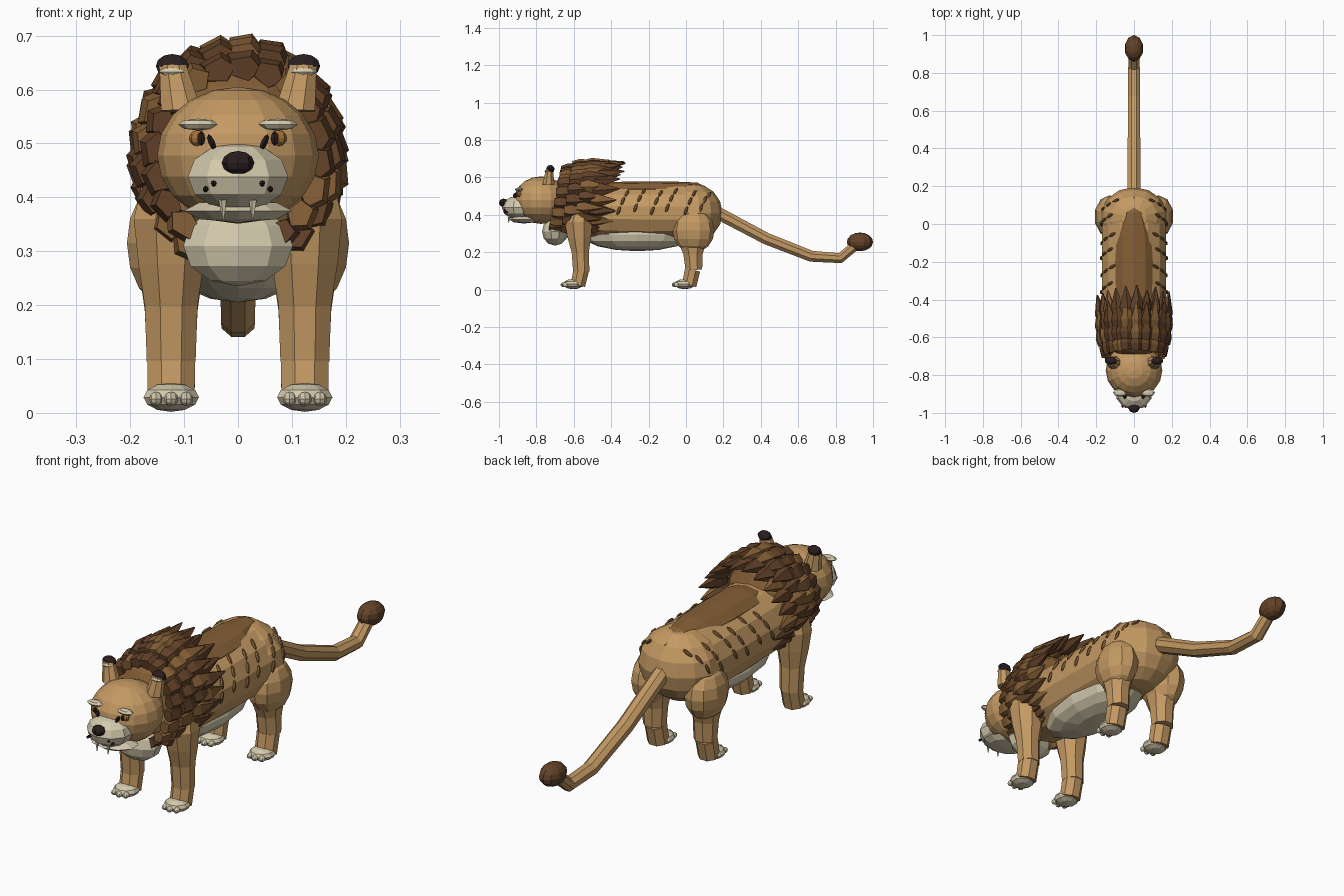
import bpy, bmesh, math, random
from mathutils import Vector, Matrix

random.seed(4)


def mat(name, rgb):
    m = bpy.data.materials.new(name)
    m.diffuse_color = (*rgb, 1)
    return m


TAN = mat("tan fur", (0.55, 0.32, 0.125))
BROWN = mat("brown fur", (0.235, 0.115, 0.037))
DARK = mat("dark mane", (0.125, 0.055, 0.022))
CREAM = mat("cream fur", (0.66, 0.59, 0.42))
BLACK = mat("near black", (0.024, 0.013, 0.014))
AMBER = mat("amber eye", (0.36, 0.17, 0.04))


def finish(name, bm, *mats):
    bmesh.ops.recalc_face_normals(bm, faces=bm.faces)
    me = bpy.data.meshes.new(name)
    bm.to_mesh(me)
    bm.free()
    for m in mats:
        me.materials.append(m)
    ob = bpy.data.objects.new(name, me)
    bpy.context.collection.objects.link(ob)
    return ob


def ball(name, m, loc, size, seg=10, rings=6, rot=(0, 0, 0)):
    """Faceted ellipsoid with half-sizes in x, y, z."""
    bm = bmesh.new()
    bmesh.ops.create_uvsphere(bm, u_segments=seg, v_segments=rings, radius=1)
    ob = finish(name, bm, m)
    ob.location, ob.scale, ob.rotation_euler = loc, size, rot
    return ob


def loft(bm, pts, sides, u=Vector((1, 0, 0)), index=0):
    """Capped tube through (position, half-width along u, half-height)."""
    pos = [Vector(p[0]) for p in pts]
    rings = []
    for i, (_, a, b) in enumerate(pts):
        t = (pos[min(i + 1, len(pos) - 1)] - pos[max(i - 1, 0)]).normalized()
        v = t.cross(u).normalized()
        rings.append([bm.verts.new(pos[i] + u * a * math.cos(k) + v * b * math.sin(k))
                      for k in (2 * math.pi * (j + 0.5) / sides for j in range(sides))])
    faces = [bm.faces.new(rings[0]), bm.faces.new(rings[-1])]
    for r, q in zip(rings, rings[1:]):
        for j in range(sides):
            n = (j + 1) % sides
            faces.append(bm.faces.new((r[j], r[n], q[n], q[j])))
    for f in faces:
        f.material_index = index


def tube(name, m, pts, sides=8):
    bm = bmesh.new()
    loft(bm, pts, sides)
    return finish(name, bm, m)


# Torso, hips, belly, dark saddle and chest bib
tube("torso", TAN, [((0, -0.70, 0.45), 0.10, 0.11), ((0, -0.60, 0.43), 0.155, 0.15),
                    ((0, -0.42, 0.412), 0.172, 0.155), ((0, -0.20, 0.41), 0.175, 0.158),
                    ((0, 0.02, 0.41), 0.172, 0.155), ((0, 0.12, 0.41), 0.13, 0.12)], 14)
ball("hips", TAN, (0, 0.035, 0.41), (0.178, 0.16, 0.158), 14, 8)
ball("belly", CREAM, (0, -0.26, 0.295), (0.135, 0.30, 0.09), 12, 8)
tube("saddle", BROWN, [((0, y, z), a, b) for y, z, a, b in (
    (-0.48, 0.51, 0.08, 0.05), (-0.38, 0.52, 0.10, 0.056), (-0.20, 0.52, 0.105, 0.058),
    (-0.05, 0.52, 0.095, 0.057), (0.06, 0.52, 0.06, 0.052), (0.145, 0.515, 0.008, 0.01))], 10)
ball("chest_bib", CREAM, (0, -0.70, 0.31), (0.107, 0.07, 0.075), 10, 6)

# Head, muzzle, jaw and nose
ball("head", TAN, (0, -0.775, 0.478), (0.15, 0.145, 0.127), 16, 10)
ball("muzzle", CREAM, (0, -0.895, 0.438), (0.098, 0.09, 0.064), 10, 6)
ball("jaw", CREAM, (0, -0.865, 0.375), (0.106, 0.08, 0.022), 10, 4)
ball("nose", BLACK, (0, -0.975, 0.464), (0.03, 0.025, 0.022), 8, 6)

for s, side in ((-1, "left"), (1, "right")):
    # Face details
    ball("eye_" + side, AMBER, (s * 0.075, -0.892, 0.51), (0.016, 0.014, 0.015), 8, 6)
    ball("pupil_" + side, BLACK, (s * 0.068, -0.903, 0.509), (0.008, 0.008, 0.013), 6, 4)
    ball("tear_line_" + side, BLACK, (s * 0.049, -0.912, 0.502), (0.007, 0.014, 0.016), 6, 4,
         (0, s * 0.4, 0))
    ball("brow_" + side, CREAM, (s * 0.074, -0.893, 0.535), (0.037, 0.022, 0.011), 8, 4)
    tube("fang_" + side, CREAM, [((s * 0.028, -0.946, 0.395), 0.008, 0.008),
                                 ((s * 0.027, -0.948, 0.355), 0.001, 0.001)], 5)
    for n, (x, y, z) in enumerate(((0.06, -0.965, 0.415), (0.045, -0.967, 0.426))):
        ball(f"whisker_spot_{side}_{n}", BLACK, (s * x, y + 0.003, z), (0.006, 0.012, 0.006), 6, 4)

    # Ears
    tube("ear_" + side, TAN, [((s * 0.105, -0.735, 0.56), 0.041, 0.035),
                              ((s * 0.121, -0.73, 0.645), 0.027, 0.02)], 8)
    ball("ear_tip_" + side, BLACK, (s * 0.122, -0.725, 0.644), (0.032, 0.022, 0.022), 10, 6)
    ball("ear_inner_" + side, CREAM, (s * 0.121, -0.74, 0.633), (0.026, 0.016, 0.01), 8, 4)

    # Legs and paws, front then hind
    x = s * 0.124
    tube("front_leg_" + side, TAN, [((x, -0.57, 0.42), 0.06, 0.06), ((x, -0.575, 0.36), 0.075, 0.08),
                                    ((x, -0.57, 0.28), 0.066, 0.068), ((x, -0.565, 0.2), 0.053, 0.05),
                                    ((x, -0.56, 0.095), 0.049, 0.047)])
    ball("thigh_" + side, TAN, (s * 0.13, 0.04, 0.315), (0.08, 0.112, 0.118), 10, 8)
    tube("hind_leg_" + side, TAN, [((x, 0.035, 0.25), 0.062, 0.08), ((x, 0.038, 0.19), 0.053, 0.056),
                                   ((x, 0.042, 0.105), 0.049, 0.048)])
    for part, y in (("front", -0.605), ("hind", -0.01)):
        dy = 0.045
        tube(f"{part}_ankle_{side}", TAN, [((x, y + dy, 0.105), 0.048, 0.045),
                                           ((x, y + dy - 0.018, 0.022), 0.047, 0.042)])
        ball(f"{part}_paw_{side}", CREAM, (x, y + 0.003, 0.029), (0.054, 0.056, 0.027), 10, 6)
        for k in (-1, 0, 1):
            ball(f"{part}_toe_{side}_{k + 2}", CREAM, (x + k * 0.028, y - 0.048 + abs(k) * 0.008, 0.026),
                 (0.013, 0.018, 0.013), 8, 6)

    # Dark flank stripes lying on the body
    for n, y in enumerate((-0.36, -0.27, -0.18, -0.10, 0.0, 0.08)):
        for j, deg in enumerate((4, 24, 42)):
            a = math.radians(deg + 6 * (n % 2))
            yy = y + 0.022 * j
            k = 1 if yy < 0 else math.sqrt(1 - ((yy - 0.035) / 0.16) ** 2) if yy > 0.035 else 1
            ball(f"stripe_{side}_{n}_{j}", BROWN,
                 (s * 0.173 * k * math.cos(a), yy, 0.41 + 0.156 * k * math.sin(a)),
                 (0.008, 0.009, 0.026), 6, 4, (-0.35, -s * a, 0))

# Mane core and rows of backward-pointing tufts
ball("mane_core", BROWN, (0, -0.57, 0.475), (0.172, 0.15, 0.185), 14, 8)
rows = ((-0.70, 0.150, 0.165, 17), (-0.64, 0.168, 0.190, 18),
        (-0.575, 0.174, 0.196, 19), (-0.51, 0.172, 0.186, 18))
for r, (y0, rx, rz, count) in enumerate(rows):
    bm = bmesh.new()
    for i in range(count):
        a = math.radians(-58 + 296 * (i + 0.5 * (r % 2)) / (count - 0.5))
        radial = Vector((math.cos(a) / rx, 0, math.sin(a) / rz)).normalized()
        across = Vector((-radial.z, 0, radial.x))
        base = Vector((rx * math.cos(a), y0 + 0.035 * math.sin(a), 0.475 + rz * math.sin(a)))
        d = (Vector((0, 1, 0)) + radial * random.uniform(0.08, 0.2)).normalized()
        w = random.uniform(0.9, 1.1)
        loft(bm, [(base, 0.030 * w, 0.024), (base + d * 0.04, 0.039 * w, 0.03),
                  (base + d * 0.14 * w, 0.003, 0.003)], 5, across, random.choice((0, 1, 1)))
    finish(f"mane_row_{r + 1}", bm, BROWN, DARK)

# Tail with dark tuft
tube("tail", TAN, [((0, 0.16, 0.415), 0.036, 0.036), ((0, 0.43, 0.272), 0.036, 0.034),
                   ((0, 0.67, 0.178), 0.034, 0.032), ((0, 0.825, 0.168), 0.033, 0.03),
                   ((0, 0.91, 0.24), 0.03, 0.028)])
ball("tail_tuft", DARK, (0, 0.93, 0.255), (0.05, 0.07, 0.05), 10, 8)
